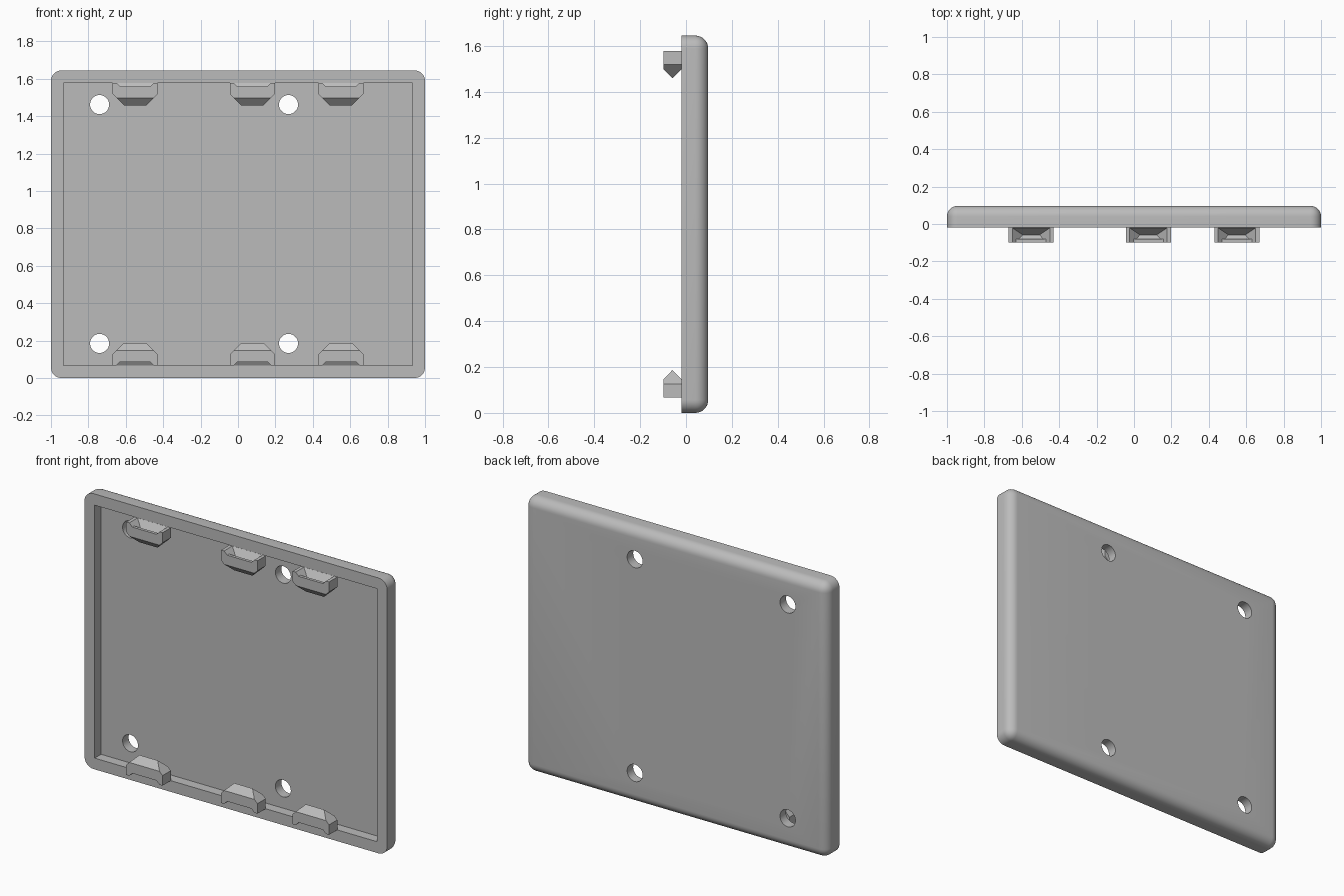
import bpy, bmesh
from mathutils import Matrix, Vector

if "Cube" in bpy.data.objects:
    bpy.data.objects.remove(bpy.data.objects["Cube"], do_unlink=True)

HEIGHT = 1.645
FRONT, BACK = -0.02, 0.097
RIM = 0.067

grey = bpy.data.materials.new("plain_grey")
grey.use_nodes = True
grey.diffuse_color = (0.5, 0.5, 0.5, 1)
grey.node_tree.nodes["Principled BSDF"].inputs["Base Color"].default_value = (0.5, 0.5, 0.5, 1)


def make_object(name, bm):
    bmesh.ops.recalc_face_normals(bm, faces=bm.faces)
    mesh = bpy.data.meshes.new(name)
    bm.to_mesh(mesh)
    bm.free()
    mesh.materials.append(grey)
    ob = bpy.data.objects.new(name, mesh)
    bpy.context.collection.objects.link(ob)
    return ob


def box(x, y0, y1, z0, z1):
    bm = bmesh.new()
    bmesh.ops.create_cube(bm, size=1)
    bmesh.ops.scale(bm, vec=(2 * x, y1 - y0, z1 - z0), verts=bm.verts)
    bmesh.ops.translate(bm, vec=(0, (y0 + y1) / 2, (z0 + z1) / 2), verts=bm.verts)
    return bm


def cut(ob, cutter):
    cutter.hide_render = True
    mod = ob.modifiers.new("cut", "BOOLEAN")
    mod.operation, mod.solver, mod.object = "DIFFERENCE", "EXACT", cutter
    bpy.context.view_layer.update()
    result = ob.evaluated_get(bpy.context.evaluated_depsgraph_get())
    mesh = bpy.data.meshes.new_from_object(result)
    ob.modifiers.clear()
    ob.data = mesh
    bpy.data.objects.remove(cutter, do_unlink=True)


def extrude_profile(profile, half_width, chamfer_sum):
    """Extrude (y, depth) points along x; clip both ends where x + depth = chamfer_sum."""
    bm = bmesh.new()
    face = bm.faces.new([bm.verts.new((-half_width, y, d)) for y, d in profile])
    new = bmesh.ops.extrude_face_region(bm, geom=[face])["geom"]
    bmesh.ops.translate(bm, vec=(2 * half_width, 0, 0),
                        verts=[v for v in new if isinstance(v, bmesh.types.BMVert)])
    for side in (-1, 1):
        bmesh.ops.bisect_plane(bm, geom=bm.verts[:] + bm.edges[:] + bm.faces[:],
                               plane_co=(side * chamfer_sum, 0, 0),
                               plane_no=Vector((side, 0, 1)).normalized(), clear_outer=True)
        bmesh.ops.holes_fill(bm, edges=[e for e in bm.edges if e.is_boundary], sides=0)
    return bm


# Cover plate: every edge rounded except those of the open front
bm = box(1, FRONT, BACK, 0, HEIGHT)
rounded = [e for e in bm.edges if any(v.co.y > 0 for v in e.verts)]
bmesh.ops.bevel(bm, geom=rounded, offset=0.057, segments=8, profile=0.5, affect="EDGES")
plate = make_object("cover_plate", bm)

# Shallow pocket in the front
cut(plate, make_object("pocket_cutter", box(0.933, -0.1, 0.04, RIM, HEIGHT - RIM)))

# Four screw holes
for x in (-0.74, 0.27):
    for z in (0.185, HEIGHT - 0.183):
        bm = bmesh.new()
        bmesh.ops.create_cone(bm, cap_ends=True, segments=40, radius1=0.051, radius2=0.051,
                              depth=0.6, matrix=Matrix.Translation((x, 0, z)) @ Matrix.Rotation(1.5707963, 4, "X"))
        cut(plate, make_object("hole_cutter", bm))

bpy.ops.object.select_all(action="DESELECT")
plate.select_set(True)
bpy.context.view_layer.objects.active = plate
bpy.ops.object.shade_smooth_by_angle(angle=0.6)

# Ridged clips along both rims, each with a tapered recess on its outer side
OUTER = [(-0.098, 0), (-0.098, 0.08), (-0.059, 0.12), (FRONT, 0.08), (FRONT, 0)]
RECESS = [(-0.12, -0.01), (-0.12, 0.02), (-0.08, 0.02), (-0.08, 0.035),
          (-0.058, 0.055), (-0.014, -0.01)]
for row, base, direction in (("lower", RIM, 1), ("upper", HEIGHT - RIM, -1)):
    for place, x in (("right", -0.55), ("middle", 0.077), ("left", 0.55)):
        parts = []
        for name, profile, half, total in ((f"{row}_{place}_clip", OUTER, 0.12, 0.18),
                                           ("recess_cutter", RECESS, 0.15, 0.1)):
            bm = extrude_profile(profile, half, total)
            for v in bm.verts:
                v.co = (v.co.x + x, v.co.y, base + direction * v.co.z)
            parts.append(make_object(name, bm))
        cut(*parts)
